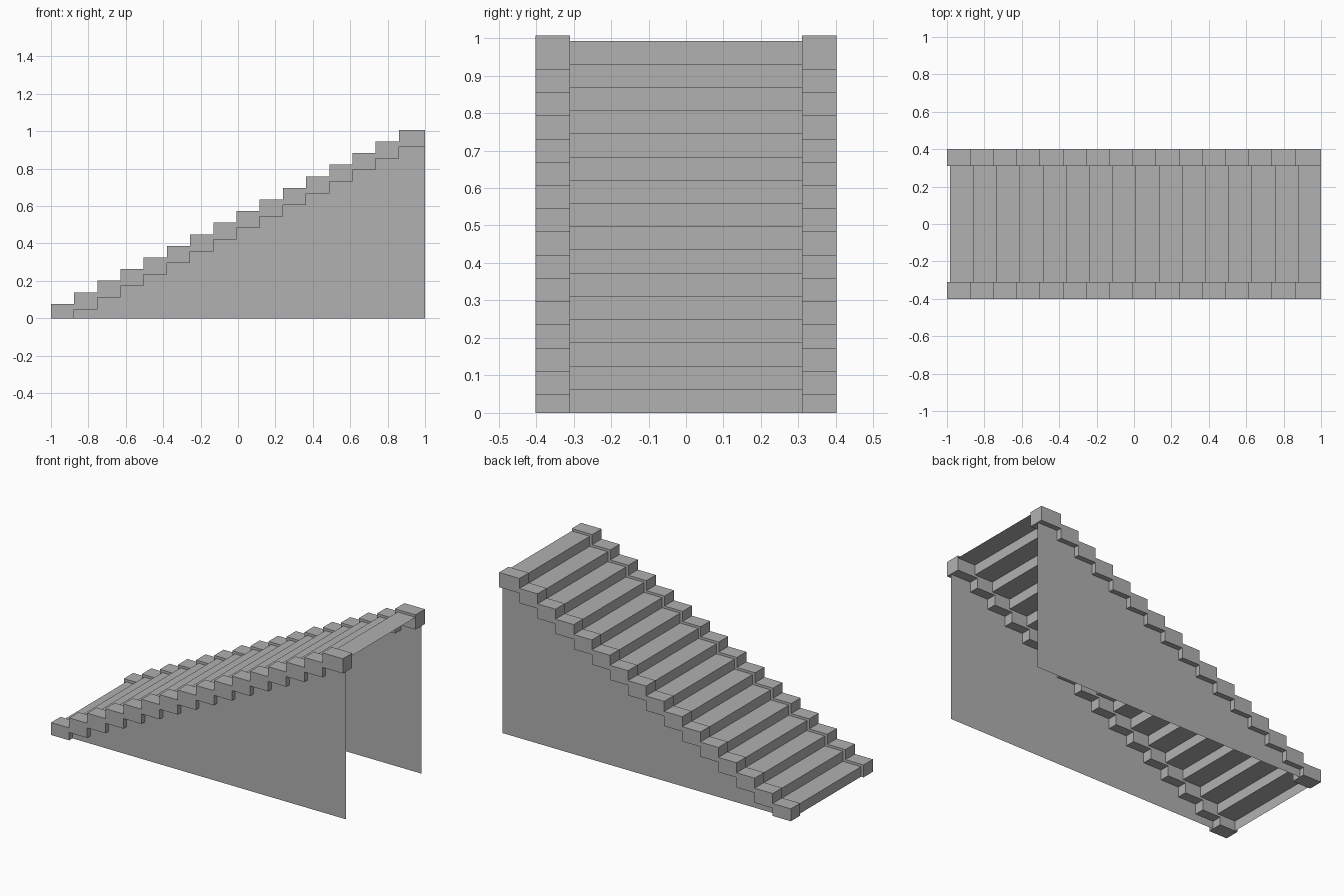
import bpy, bmesh
from mathutils import Vector

if "Cube" in bpy.data.objects:
    bpy.data.objects.remove(bpy.data.objects["Cube"])

STEPS, RUN, RISE = 16, 0.124, 0.062
CURB_IN, CURB_OUT, PANEL_Y = 0.31, 0.402, 0.37

# Mid-grey shared by every part
grey = bpy.data.materials.new("mid_grey")
grey.diffuse_color = (0.44, 0.44, 0.44, 1.0)
grey.use_nodes = True
grey.node_tree.nodes["Principled BSDF"].inputs["Base Color"].default_value = grey.diffuse_color


def make_object(name, bm, mirror=False):
    mesh = bpy.data.meshes.new(name)
    bm.to_mesh(mesh)
    bm.free()
    mesh.materials.append(grey)
    obj = bpy.data.objects.new(name, mesh)
    bpy.context.collection.objects.link(obj)
    if mirror:
        mod = obj.modifiers.new("Mirror", "MIRROR")
        mod.use_axis = (False, True, False)
        mod.use_mirror_merge = False
    return obj


def stair_line(x0, z0, first, count):
    """Stepped (x, z) outline: each step rises, then runs; the last one ends at x = 1."""
    pts = []
    for i in range(first, count):
        x, z = x0 + RUN * i, z0 + RISE * i
        x_end = 1.0 if i == count - 1 else x + RUN
        pts += [(x, z), (x_end, z)]
    return pts


def profile_face(bm, pts, y):
    return bm.faces.new([bm.verts.new((x, y, z)) for x, z in pts])


# Outlines of the curb: its top, and its underside from the second step on
curb_top = stair_line(-1.0, 0.077, 0, STEPS)
curb_under = [(-1.0 + RUN, 0.0)] + stair_line(-1.0, -0.014, 1, STEPS)

# Stepped curbs on both sides
bm = bmesh.new()
face = profile_face(bm, [(-1.0, 0.0)] + curb_under + curb_top[::-1], -CURB_OUT)
ext = bmesh.ops.extrude_face_region(bm, geom=[face], use_keep_orig=True)
verts = [g for g in ext["geom"] if isinstance(g, bmesh.types.BMVert)]
bmesh.ops.translate(bm, vec=Vector((0, CURB_OUT - CURB_IN, 0)), verts=verts)
bmesh.ops.recalc_face_normals(bm, faces=bm.faces)
make_object("side_curbs", bm, mirror=True)

# Thin side panels below the curbs
bm = bmesh.new()
profile_face(bm, [curb_under[0], (1.0, 0.0)] + curb_under[:0:-1], -PANEL_Y)
make_object("side_panels", bm, mirror=True)

# Folded sheet of risers and treads, open underneath and at the back
bm = bmesh.new()
line = [(-0.983, 0.0)] + stair_line(-0.983, RISE, 0, STEPS)
rows = [[bm.verts.new((x, y, z)) for y in (-CURB_IN, CURB_IN)] for x, z in line]
for a, b in zip(rows, rows[1:]):
    bm.faces.new((a[0], b[0], b[1], a[1]))
make_object("treads_and_risers", bm)
